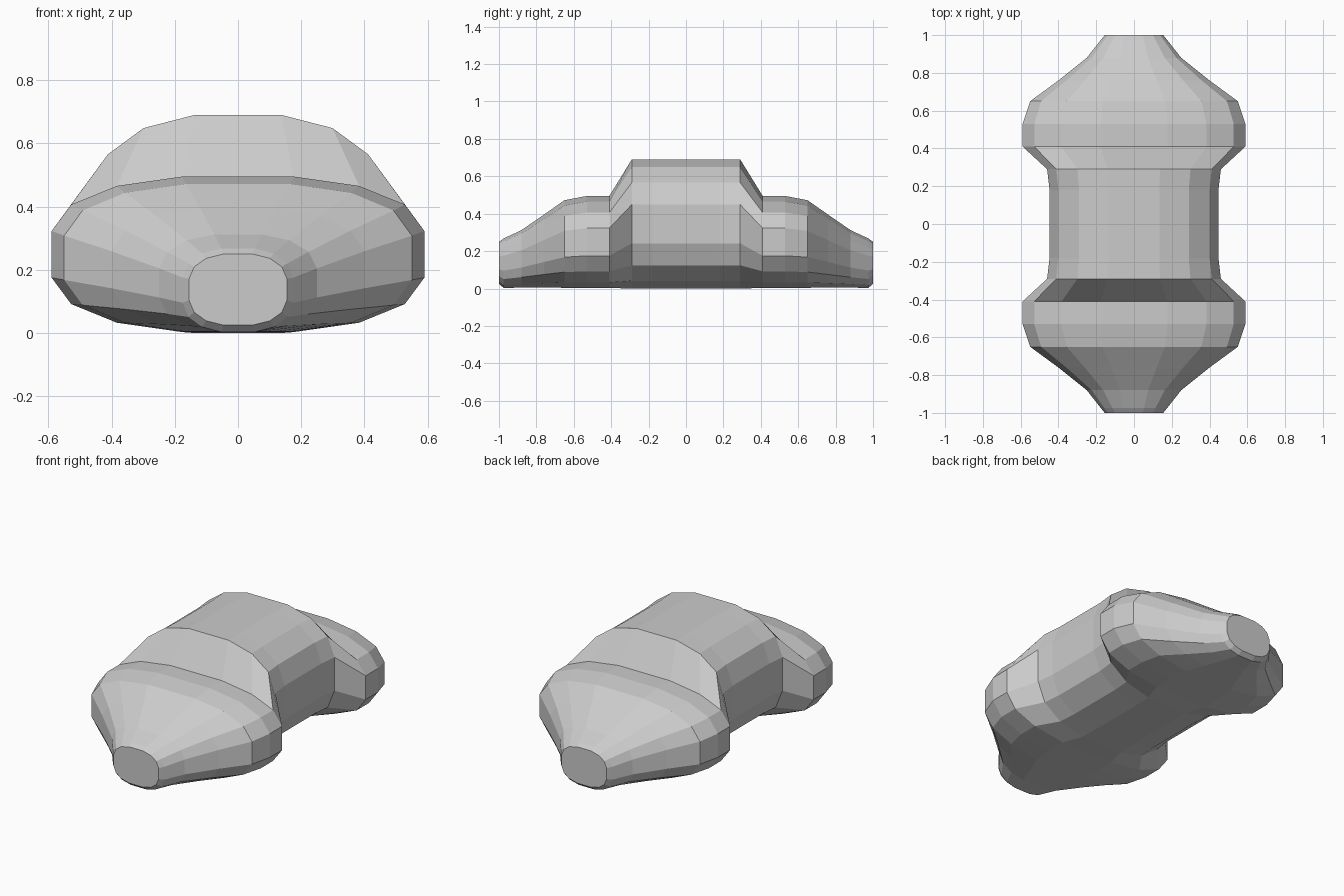
import bpy, bmesh

if "Cube" in bpy.data.objects:
    bpy.data.objects.remove(bpy.data.objects["Cube"])

# Quarter outline of the rounded 16-sided section, as fractions of half width / half height
QUARTER = [(1.0, 0.30), (0.895, 0.64), (0.65, 0.88), (0.30, 1.0)]

# (y, half width, bottom z, top z) from the middle to the tip
STATIONS = [
    (0.18, 0.447, 0.0, 0.69),
    (0.29, 0.46, 0.0, 0.69),
    (0.41, 0.59, 0.003, 0.495),
    (0.53, 0.59, 0.003, 0.495),
    (0.65, 0.55, 0.004, 0.472),
    (0.76, 0.40, 0.005, 0.395),
    (0.88, 0.25, 0.005, 0.312),
    (0.975, 0.175, 0.003, 0.268),
    (1.0, 0.155, 0.025, 0.25),
]


def section(y, w, z0, z1):
    c, h = (z0 + z1) / 2, (z1 - z0) / 2
    right_top = [(x * w, z * h) for x, z in QUARTER]
    left_top = [(-x, z) for x, z in reversed(right_top)]
    top = right_top + left_top
    ring = top + [(-x, -z) for x, z in top]
    return [(x, y, c + z) for x, z in ring]


# Body: sections lofted front to back, mirrored about the middle
stations = [(-y, w, a, b) for y, w, a, b in reversed(STATIONS)] + STATIONS
bm = bmesh.new()
rings = [[bm.verts.new(p) for p in section(*s)] for s in stations]
for a, b in zip(rings, rings[1:]):
    n = len(a)
    for i in range(n):
        j = (i + 1) % n
        bm.faces.new((a[i], a[j], b[j], b[i]))

# Flat end caps
bm.faces.new(rings[0])
bm.faces.new(rings[-1])
bmesh.ops.recalc_face_normals(bm, faces=bm.faces[:])

mesh = bpy.data.meshes.new("body")
bm.to_mesh(mesh)
bm.free()
body = bpy.data.objects.new("body", mesh)
bpy.context.collection.objects.link(body)
